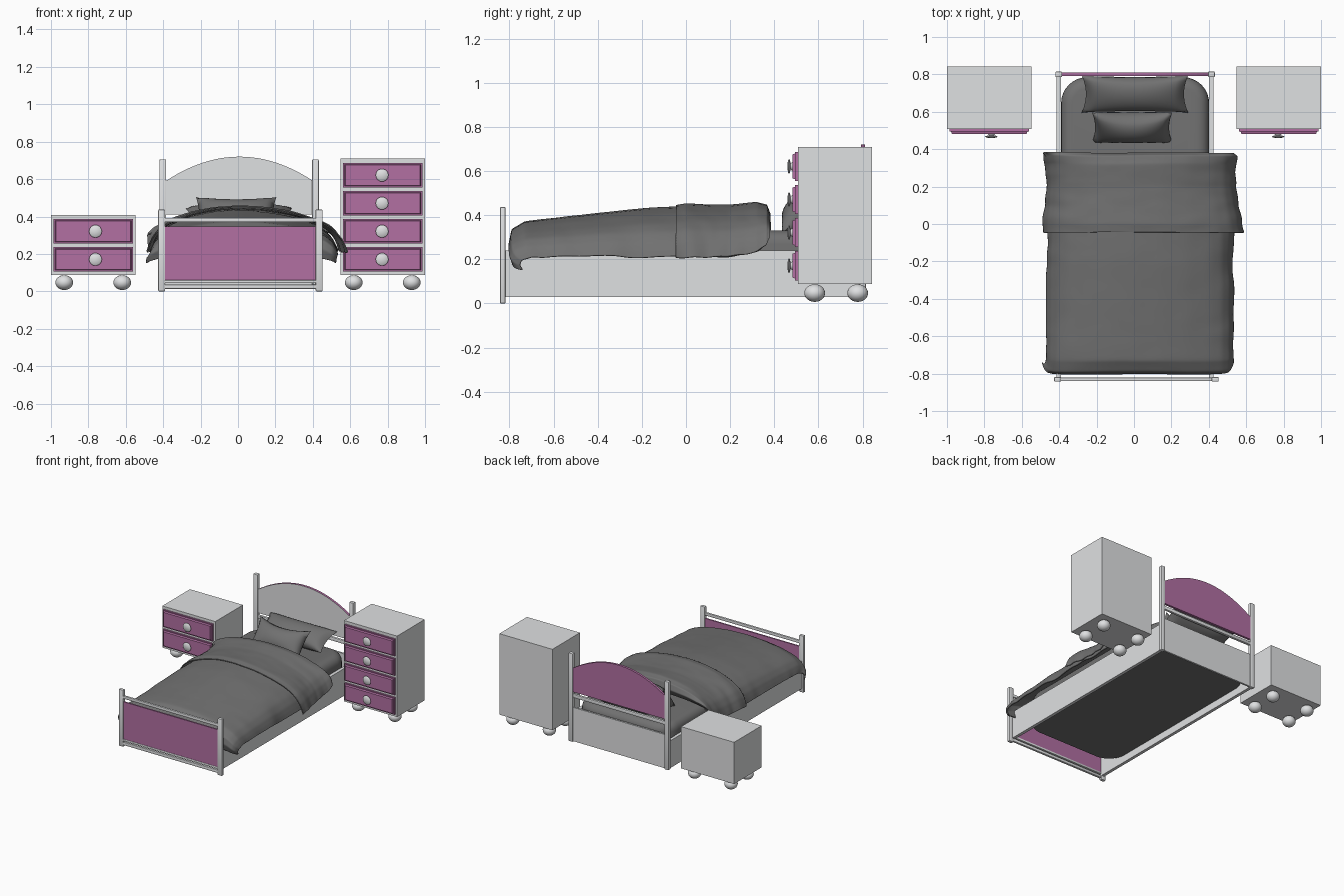
import bpy, bmesh, math
from mathutils import Vector, Matrix, noise

cube = bpy.data.objects.get("Cube")
if cube:
    bpy.data.objects.remove(cube, do_unlink=True)


def make_material(name, r, g, b):
    m = bpy.data.materials.new(name)
    m.use_nodes = True
    m.diffuse_color = (r, g, b, 1)
    m.node_tree.nodes["Principled BSDF"].inputs["Base Color"].default_value = (r, g, b, 1)
    return m


PAINT = make_material("pale_grey_paint", 0.74, 0.75, 0.76)
PLUM = make_material("plum_panel", 0.445, 0.16, 0.365)
LINEN = make_material("dark_grey_linen", 0.165, 0.165, 0.165)


def finish(name, bm, mats, smooth=None):
    bmesh.ops.recalc_face_normals(bm, faces=bm.faces)
    me = bpy.data.meshes.new(name)
    bm.to_mesh(me)
    bm.free()
    for m in mats:
        me.materials.append(m)
    ob = bpy.data.objects.new(name, me)
    bpy.context.collection.objects.link(ob)
    if smooth:
        bpy.ops.object.select_all(action='DESELECT')
        ob.select_set(True)
        bpy.context.view_layer.objects.active = ob
        bpy.ops.object.shade_smooth_by_angle(angle=math.radians(smooth))
    return ob


def box_mesh(x, y, z):
    """Box between (min, max) pairs."""
    bm = bmesh.new()
    bmesh.ops.create_cube(bm, size=1)
    for v in bm.verts:
        for i, (lo, hi) in enumerate((x, y, z)):
            v.co[i] = lo if v.co[i] < 0 else hi
    return bm


def box(name, x, y, z, mat, bevel=0.0):
    bm = box_mesh(x, y, z)
    if bevel:
        bmesh.ops.bevel(bm, geom=list(bm.edges), offset=bevel, segments=2,
                        affect='EDGES', profile=0.5)
    return finish(name, bm, [mat], 40 if bevel else None)


def lathe(name, profile, place, steps=24):
    """Spin (radius, height) points about z, then place."""
    bm = bmesh.new()
    verts = [bm.verts.new((r, 0, h)) for r, h in profile]
    edges = [bm.edges.new(p) for p in zip(verts, verts[1:])]
    bmesh.ops.spin(bm, geom=verts + edges, cent=(0, 0, 0), axis=(0, 0, 1),
                   angle=math.tau, steps=steps)
    bmesh.ops.remove_doubles(bm, verts=bm.verts, dist=0.0001)
    bm.transform(place)
    return finish(name, bm, [PAINT], 40)


# Drawer cabinets
KNOB = [(0.02, 0), (0.014, 0.008), (0.028, 0.011), (0.034, 0.015), (0.028, 0.02), (0, 0.023)]
FOOT = [(0.047 * math.sin(a), -0.04 * math.cos(a))
        for a in (math.pi * i / 12 for i in range(13))]


def drawer(name, cx, cz, knob_x):
    bm = box_mesh((cx - 0.212, cx + 0.212), (0.495, 0.515), (cz - 0.066, cz + 0.066))
    front = [f for f in bm.faces if f.calc_center_median().y < 0.497]
    bmesh.ops.inset_region(bm, faces=front, thickness=0.011, depth=0)
    bmesh.ops.inset_region(bm, faces=front, thickness=0.006, depth=0)
    bmesh.ops.translate(bm, verts=list({v for f in front for v in f.verts}), vec=(0, -0.013, 0))
    finish(name, bm, [PLUM])
    place = Matrix.Translation((knob_x, 0.482, cz)) @ Matrix.Rotation(math.pi / 2, 4, 'X')
    lathe(name + "_knob", KNOB, place)


def cabinet(name, cx, drawers, top, knob_x):
    box(name + "_case", (cx - 0.226, cx + 0.226), (0.507, 0.843), (0.087, top), PAINT)
    for i in range(drawers):
        drawer(f"{name}_drawer_{i + 1}", cx, 0.171 + 0.15 * i, knob_x)
    for i, (sx, y) in enumerate(((-1, 0.583), (1, 0.583), (-1, 0.778), (1, 0.778))):
        lathe(f"{name}_foot_{i + 1}", FOOT, Matrix.Translation((cx + 0.155 * sx, y, 0.047)))


cabinet("nightstand", -0.774, 2, 0.408, -0.762)
cabinet("tall_chest", 0.774, 4, 0.71, 0.77)

# Bed frame: posts, side rails, cross rails
for side, head_x, foot_x in (("right", -0.402, -0.408), ("left", 0.414, 0.434)):
    box(f"head_post_{side}", (head_x - 0.018, head_x + 0.018), (0.785, 0.815), (0.025, 0.705), PAINT, 0.005)
    box(f"foot_post_{side}", (foot_x - 0.019, foot_x + 0.019), (-0.843, -0.818), (0, 0.437), PAINT, 0.005)
    box(f"side_rail_{side}", (head_x - 0.012, head_x + 0.012), (-0.82, 0.79), (0.03, 0.24), PAINT)
for i, (lo, hi) in enumerate(((0.37, 0.392), (0.044, 0.06), (0.013, 0.036))):
    box(f"foot_cross_rail_{i + 1}", (-0.4, 0.425), (-0.84, -0.822), (lo, hi), PAINT, 0.004)
box("footboard_panel", (-0.395, 0.422), (-0.837, -0.826), (0.058, 0.346), PLUM)
box("head_cross_rail", (-0.39, 0.405), (0.79, 0.81), (0.365, 0.392), PAINT, 0.004)
box("head_lower_panel", (-0.39, 0.405), (0.793, 0.807), (0.03, 0.29), PAINT)

# Arched headboard, pale on the bed side
bm = bmesh.new()
outline = [(-0.386, 0.41), (0.402, 0.41)]
for i in range(25):
    t = 1 - i / 12
    outline.append((0.008 + 0.394 * t, 0.59 + 0.13 * (1 - t * t)))
face = bm.faces.new([bm.verts.new((x, 0.792, z)) for x, z in outline])
back = bmesh.ops.extrude_face_region(bm, geom=[face])["geom"]
bmesh.ops.translate(bm, verts=[g for g in back if isinstance(g, bmesh.types.BMVert)], vec=(0, 0.018, 0))
for f in bm.faces:
    f.material_index = 1 if all(v.co.y < 0.8 for v in f.verts) else 0
finish("headboard", bm, [PLUM, PAINT])

# Mattress with rounded corners and a soft top edge
bm = box_mesh((-0.39, 0.402), (-0.71, 0.785), (0.085, 0.33))
upright = [e for e in bm.edges if abs(e.verts[0].co.z - e.verts[1].co.z) > 0.1]
bmesh.ops.bevel(bm, geom=upright, offset=0.14, segments=8, affect='EDGES', profile=0.5)
rim = [e for e in bm.edges if all(v.co.z > 0.32 for v in e.verts)]
bmesh.ops.bevel(bm, geom=rim, offset=0.06, segments=5, affect='EDGES', profile=0.5)
finish("mattress", bm, [LINEN], 50)


# Draped covers
def sample(points, t):
    """Linear lookup along a list of points, t in 0..1."""
    f = t * (len(points) - 1)
    i = min(int(f), len(points) - 2)
    return Vector(points[i]).lerp(Vector(points[i + 1]), f - i)


def grid(cols, rows, fn):
    bm = bmesh.new()
    vs = [[bm.verts.new(fn(i / cols, j / rows)) for i in range(cols + 1)] for j in range(rows + 1)]
    for j in range(rows):
        for i in range(cols):
            bm.faces.new((vs[j][i], vs[j][i + 1], vs[j + 1][i + 1], vs[j + 1][i]))
    return bm


# Cross-section: share of half width, share of drop
SECTION = [(0, 0), (0.28, 0.04), (0.54, 0.15), (0.76, 0.33), (0.88, 0.5), (0.95, 0.7), (0.98, 0.86), (1, 1)]


def drape(name, path, wrinkle, seed):
    """Path points: y, top height, hem height, right and left half widths."""
    def point(u, v):
        s = 2 * u - 1
        y, top, hem, right, left = sample(path, v)
        across, drop = sample(SECTION, abs(s))
        x = across * (left if s > 0 else -right)
        z = top - (top - hem) * drop
        n = noise.noise(Vector((x * 4, y * 7, z * 4 + seed)))
        m = noise.noise(Vector((x * 9, y * 16, seed + 5)))
        hang = wrinkle * (0.3 + 1.2 * drop)
        # Corners round off toward the foot
        y += 0.05 * abs(s) ** 5 * max(0, -0.6 - y) / 0.2
        return (x + (n + m) * 0.5 * hang * abs(s) ** 3 * (1 if s > 0 else -1),
                y + 0.4 * n * wrinkle, z + (n * 0.5 + m * 0.4) * hang)
    ob = finish(name, grid(44, 60, point), [LINEN], 80)
    ob.modifiers.new("smooth", 'SUBSURF').levels = 1
    thick = ob.modifiers.new("thickness", 'SOLIDIFY')
    thick.thickness = 0.006
    thick.offset = 0


drape("blanket", [(-0.785, 0.2, 0.15, 0.49, 0.52), (-0.802, 0.27, 0.175, 0.485, 0.525),
                  (-0.79, 0.335, 0.195, 0.475, 0.53), (-0.73, 0.37, 0.21, 0.468, 0.53),
                  (-0.5, 0.397, 0.215, 0.466, 0.53), (-0.2, 0.43, 0.212, 0.462, 0.53),
                  (0, 0.44, 0.21, 0.458, 0.53), (0.2, 0.435, 0.21, 0.45, 0.52),
                  (0.33, 0.44, 0.24, 0.45, 0.51), (0.365, 0.4, 0.28, 0.45, 0.5)], 0.011, 2)
drape("folded_cover", [(-0.045, 0.444, 0.21, 0.485, 0.59), (0, 0.452, 0.21, 0.482, 0.58),
                       (0.1, 0.448, 0.21, 0.472, 0.558), (0.2, 0.446, 0.212, 0.465, 0.54),
                       (0.32, 0.458, 0.235, 0.47, 0.545), (0.365, 0.447, 0.265, 0.478, 0.55),
                       (0.38, 0.405, 0.3, 0.48, 0.53), (0.355, 0.36, 0.3, 0.46, 0.5)], 0.014, 8)


# Pillows
def pillow(name, centre, width, depth, thick, tilt, pinch):
    n = 20
    bm = bmesh.new()
    for side in (1, -1):
        def point(u, v):
            a, b = 2 * u - 1, 2 * v - 1
            puff = max(0, (1 - a * a) * (1 - b * b)) ** 0.45
            return (a * width / 2 * (1 - 0.08 * (1 - b * b)),
                    b * depth / 2 * (1 - pinch * (1 - a * a)),
                    side * thick / 2 * puff)
        half = grid(n, n, point)
        me = bpy.data.meshes.new("half")
        half.to_mesh(me)
        half.free()
        bm.from_mesh(me)
        bpy.data.meshes.remove(me)
    bmesh.ops.remove_doubles(bm, verts=bm.verts, dist=0.0005)
    bm.transform(Matrix.Translation(centre) @ Matrix.Rotation(math.radians(tilt), 4, 'X'))
    finish(name, bm, [LINEN], 70)


pillow("back_pillow", (0.005, 0.695, 0.4), 0.57, 0.22, 0.14, 24, 0.14)
pillow("front_pillow", (-0.01, 0.516, 0.408), 0.43, 0.25, 0.15, 50, 0.3)
